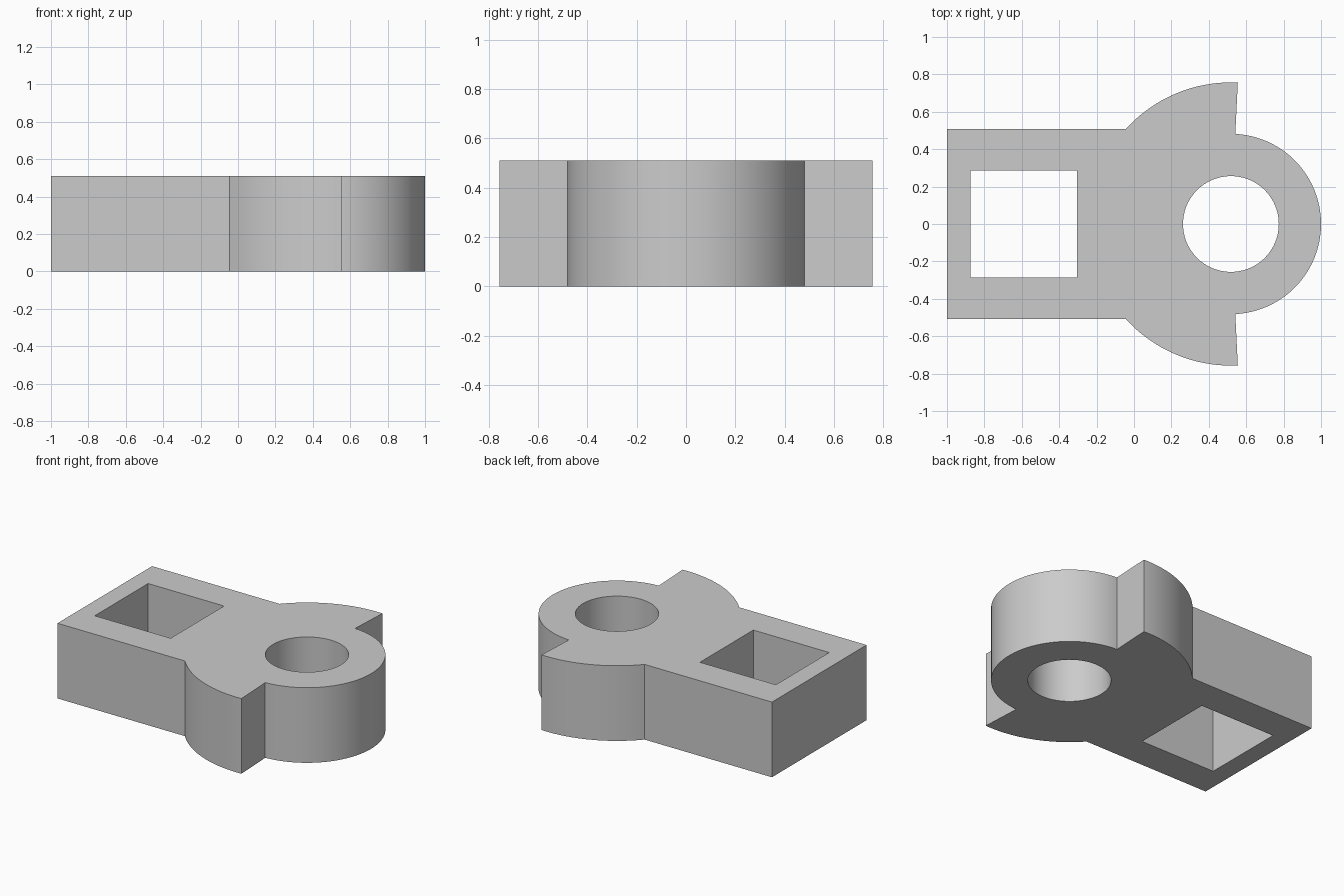
import bpy, bmesh
from math import asin, cos, sin, pi, radians

if "Cube" in bpy.data.objects:
    bpy.data.objects.remove(bpy.data.objects["Cube"], do_unlink=True)

HEIGHT = 0.51
CENTRE = 0.518      # x of the round end
HALF_WIDTH = 0.507  # of the rectangular shank
WING_R, BOSS_R, BORE_R = 0.757, 0.482, 0.256
NOTCH = radians(87.2)


def arc(radius, start, end, steps):
    return [(CENTRE + radius * cos(a), radius * sin(a))
            for a in (start + (end - start) * i / steps for i in range(steps + 1))]


def add_loop(curve, points):
    spline = curve.splines.new('POLY')
    spline.points.add(len(points) - 1)
    for p, (x, y) in zip(spline.points, points):
        p.co = (x, y, 0, 1)
    spline.use_cyclic_u = True


# Outline: shank, two wings and the round boss
shoulder = pi - asin(HALF_WIDTH / WING_R)
outline = [(-1, HALF_WIDTH), (-1, -HALF_WIDTH)]
outline += arc(WING_R, -shoulder, -NOTCH, 24)
outline += arc(BOSS_R, -NOTCH, NOTCH, 64)
outline += arc(WING_R, NOTCH, shoulder, 24)

# Openings: square socket and round bore
socket = [(-0.875, -0.286), (-0.305, -0.286), (-0.305, 0.286), (-0.875, 0.286)]
bore = arc(BORE_R, 0, 2 * pi, 96)[:-1]

# Extrude the filled profile into a solid
curve = bpy.data.curves.new("link_profile", 'CURVE')
curve.dimensions = '2D'
curve.fill_mode = 'BOTH'
curve.extrude = HEIGHT / 2
for loop in (outline, socket, bore):
    add_loop(curve, loop)
profile = bpy.data.objects.new("link_profile", curve)
bpy.context.scene.collection.objects.link(profile)
depsgraph = bpy.context.evaluated_depsgraph_get()
mesh = bpy.data.meshes.new_from_object(profile.evaluated_get(depsgraph))
bpy.data.objects.remove(profile, do_unlink=True)

# Weld the caps to the walls and stand it on the ground
bm = bmesh.new()
bm.from_mesh(mesh)
bmesh.ops.remove_doubles(bm, verts=bm.verts, dist=0.0005)
bmesh.ops.recalc_face_normals(bm, faces=bm.faces)
bmesh.ops.translate(bm, verts=bm.verts, vec=(0, 0, HEIGHT / 2))
bm.to_mesh(mesh)
bm.free()

link = bpy.data.objects.new("link_body", mesh)
bpy.context.scene.collection.objects.link(link)

# Plain grey finish
grey = bpy.data.materials.new("plain_grey")
grey.use_nodes = True
colour = (0.6, 0.6, 0.6, 1)
grey.diffuse_color = colour
grey.node_tree.nodes["Principled BSDF"].inputs["Base Color"].default_value = colour
mesh.materials.clear()
mesh.materials.append(grey)

bpy.ops.object.select_all(action='DESELECT')
link.select_set(True)
bpy.context.view_layer.objects.active = link
bpy.ops.object.shade_smooth_by_angle(angle=radians(30))
